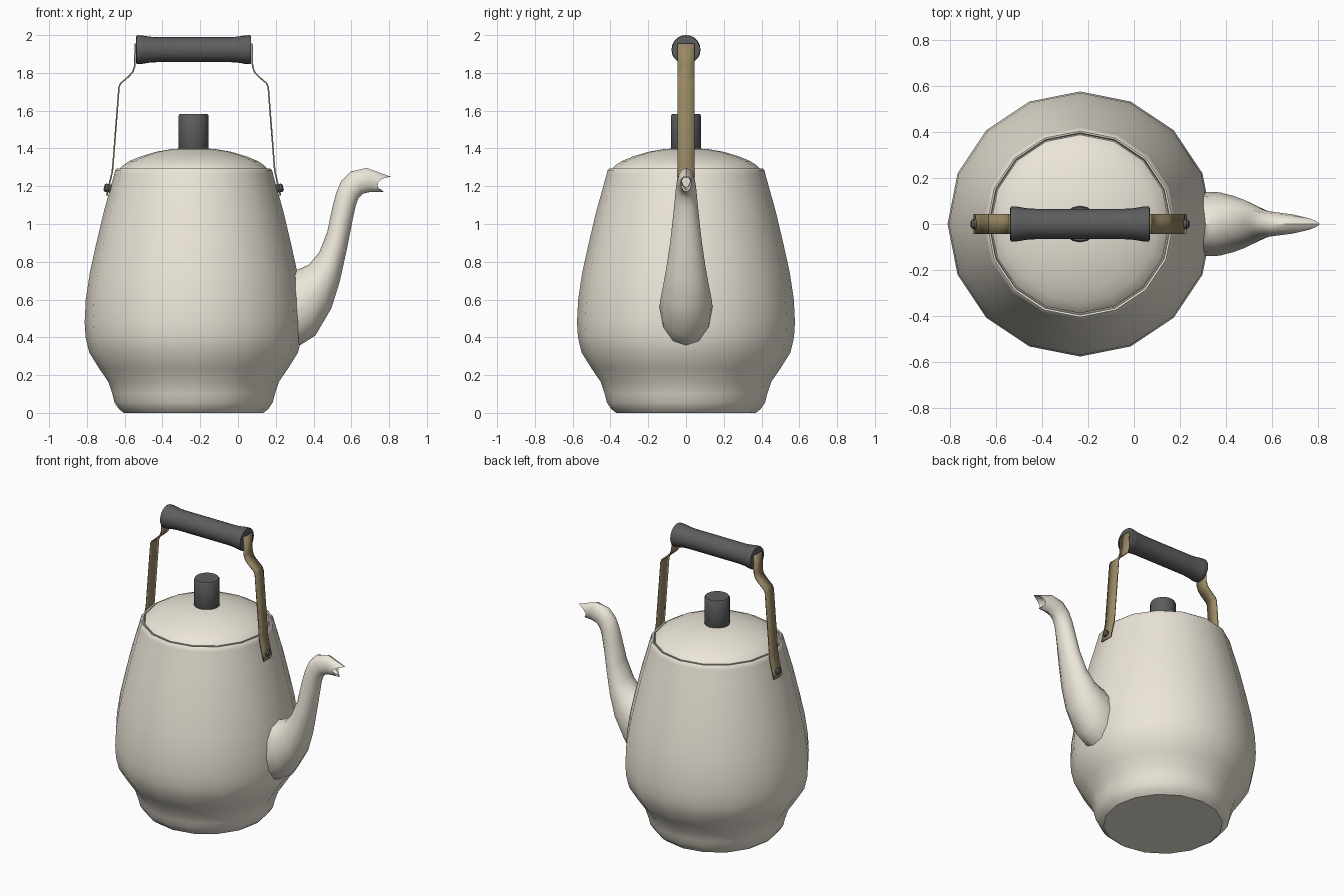
import bpy, bmesh, math
from mathutils import Vector, Matrix

if "Cube" in bpy.data.objects:
    bpy.data.objects.remove(bpy.data.objects["Cube"])

CX = -0.235  # pot axis


def material(name, rgb):
    m = bpy.data.materials.new(name)
    m.diffuse_color = (*rgb, 1)
    m.use_nodes = True
    m.node_tree.nodes["Principled BSDF"].inputs["Base Color"].default_value = m.diffuse_color
    return m


CREAM = material("cream_enamel", (0.84, 0.79, 0.69))
DARK = material("dark_grip", (0.11, 0.11, 0.11))
BRASS = material("brass_strap", (0.32, 0.25, 0.13))


def finish(name, bm, mat, angle=38):
    bmesh.ops.remove_doubles(bm, verts=bm.verts, dist=1e-5)
    bmesh.ops.recalc_face_normals(bm, faces=bm.faces)
    me = bpy.data.meshes.new(name)
    bm.to_mesh(me)
    bm.free()
    ob = bpy.data.objects.new(name, me)
    bpy.context.collection.objects.link(ob)
    me.materials.append(mat)
    bpy.ops.object.select_all(action='DESELECT')
    ob.select_set(True)
    bpy.context.view_layer.objects.active = ob
    bpy.ops.object.shade_smooth_by_angle(angle=math.radians(angle))
    return ob


def loft(name, rings, mat):
    """Skin a list of closed rings and cap both ends."""
    bm = bmesh.new()
    vs = [[bm.verts.new(p) for p in r] for r in rings]
    n = len(vs[0])
    for a, b in zip(vs, vs[1:]):
        for i in range(n):
            j = (i + 1) % n
            bm.faces.new((a[i], a[j], b[j], b[i]))
    bm.faces.new(vs[0])
    bm.faces.new(vs[-1])
    return finish(name, bm, mat)


def lathe(name, profile, mat, sides=16, matrix=Matrix.Translation((CX, 0, 0))):
    """Revolve (radius, height) points about local z."""
    rings = [[matrix @ Vector((r * math.cos(2 * math.pi * i / sides),
                               r * math.sin(2 * math.pi * i / sides), z))
              for i in range(sides)] for r, z in profile]
    return loft(name, rings, mat)


# Body, with a rim turning in under the lid
lathe("body", [(0.37, 0), (0.395, 0.02), (0.419, 0.055), (0.43, 0.10), (0.452, 0.165),
               (0.50, 0.235), (0.553, 0.32), (0.572, 0.40), (0.577, 0.48), (0.571, 0.60),
               (0.55, 0.74), (0.517, 0.89), (0.477, 1.06), (0.438, 1.20), (0.42, 1.265),
               (0.415, 1.285), (0.405, 1.295), (0.397, 1.293), (0.393, 1.27)], CREAM)

# Domed lid and knob
lathe("lid", [(0.385, 1.26), (0.389, 1.295), (0.375, 1.31), (0.34, 1.333), (0.28, 1.358),
              (0.20, 1.382), (0.12, 1.396), (0.04, 1.402)], CREAM)
lathe("knob", [(0.074, 1.39), (0.08, 1.40), (0.08, 1.572), (0.074, 1.582)], DARK)

# Spout: lower x, z, upper x, z, half width
SPOUT = [(0.27, 0.33, 0.24, 0.74, 0.135), (0.335, 0.362, 0.31, 0.757, 0.14),
         (0.41, 0.41, 0.335, 0.767, 0.138), (0.495, 0.555, 0.375, 0.785, 0.122),
         (0.54, 0.70, 0.43, 0.85, 0.103), (0.575, 0.86, 0.473, 0.96, 0.083),
         (0.603, 1.00, 0.50, 1.09, 0.068), (0.62, 1.085, 0.52, 1.165, 0.06),
         (0.637, 1.135, 0.545, 1.225, 0.055), (0.66, 1.16, 0.595, 1.277, 0.05),
         (0.70, 1.17, 0.68, 1.297, 0.042), (0.77, 1.17, 0.81, 1.25, 0.03),
         (0.762, 1.18, 0.79, 1.247, 0.022), (0.68, 1.195, 0.68, 1.27, 0.022)]
rings = []
for k, (lx, lz, ux, uz, w) in enumerate(SPOUT):
    lo, up = Vector((lx, 0, lz)), Vector((ux, 0, uz))
    ring = []
    for i in range(12):
        a = 2 * math.pi * i / 12
        p = (lo + up) / 2 + (up - lo) / 2 * math.cos(a) + Vector((0, w * math.sin(a), 0))
        if k in (11, 12):  # mouth sides cut back into a notch
            p.x -= 0.05 * abs(math.sin(a)) ** 1.5
            p.z += 0.008 * abs(math.sin(a))
        ring.append(p)
    rings.append(ring)
loft("spout", rings, CREAM)

# Grip lying along x
half = [(0.062, 0.305), (0.074, 0.303), (0.077, 0.295), (0.075, 0.27), (0.069, 0.235), (0.066, 0.19)]
profile = [(r, -h) for r, h in half] + [(r, h) for r, h in reversed(half)]
lathe("handle_grip", profile, DARK, 20,
      Matrix.Translation((CX, 0, 1.923)) @ Matrix.Rotation(math.pi / 2, 4, 'Y'))

# Bent straps and rivets on both sides (distance from axis, height)
STRAP = [(0.46, 1.15), (0.449, 1.20), (0.432, 1.27), (0.428, 1.30), (0.395, 1.725),
         (0.386, 1.745), (0.345, 1.78), (0.322, 1.805), (0.312, 1.835), (0.309, 1.955)]
for side, s in (("left", -1), ("right", 1)):
    bm = bmesh.new()
    rows = [[bm.verts.new((CX + s * d, y, z)) for y in (-0.044, 0.044)] for d, z in STRAP]
    for a, b in zip(rows, rows[1:]):
        bm.faces.new((a[0], a[1], b[1], b[0]))
    strap = finish(side + "_handle_strap", bm, BRASS)
    solid = strap.modifiers.new("thickness", 'SOLIDIFY')
    solid.thickness = 0.008
    solid.offset = 0
    lathe(side + "_rivet", [(0.022, -0.02), (0.022, 0.012), (0.015, 0.02)], DARK, 10,
          Matrix.Translation((CX + s * 0.455, 0, 1.19)) @ Matrix.Rotation(s * math.radians(78), 4, 'Y'))
